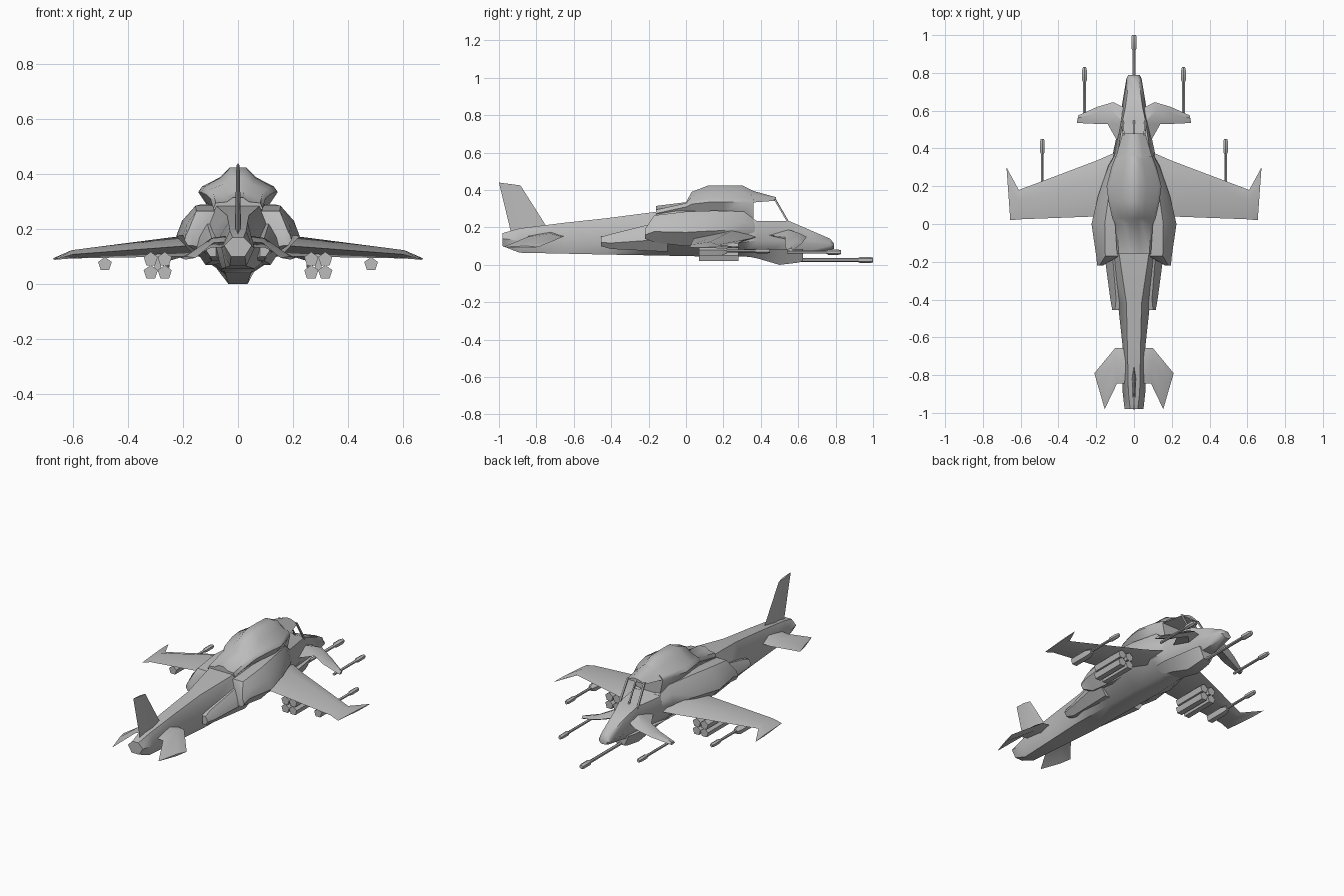
import bpy, bmesh, math
from mathutils import Vector

cube = bpy.data.objects.get("Cube")
if cube:
    bpy.data.objects.remove(cube, do_unlink=True)

grey = bpy.data.materials.new("hull grey")
grey.use_nodes = True
COLOUR = (0.5, 0.5, 0.5, 1)
grey.diffuse_color = COLOUR
grey.node_tree.nodes["Principled BSDF"].inputs["Base Color"].default_value = COLOUR


def loft(name, rings, paired=False, angle=38):
    """Skin a list of closed rings, cap both ends, optionally mirror across x."""
    bm = bmesh.new()
    loops = [[bm.verts.new(point) for point in ring] for ring in rings]
    count = len(loops[0])
    for near, far in zip(loops, loops[1:]):
        for i in range(count):
            j = (i + 1) % count
            bm.faces.new((near[i], near[j], far[j], far[i]))
    bm.faces.new(loops[0])
    bm.faces.new(loops[-1])
    bmesh.ops.recalc_face_normals(bm, faces=bm.faces)
    mesh = bpy.data.meshes.new(name)
    bm.to_mesh(mesh)
    bm.free()
    mesh.materials.append(grey)
    for face in mesh.polygons:
        face.use_smooth = True
    mesh.set_sharp_from_angle(angle=math.radians(angle))
    obj = bpy.data.objects.new(name, mesh)
    bpy.context.collection.objects.link(obj)
    if paired:
        mirror = obj.modifiers.new("mirror", 'MIRROR')
        mirror.use_axis = (True, False, False)
        mirror.use_mirror_merge = False
    return obj


def symmetric(y, half):
    """Closed ring from a right-hand half outline of (x, z) points."""
    other = [(-x, z) for x, z in reversed(half)]
    return [(x, y, z) for x, z in half + other]


def pod_ring(y, inner, outer, low, high):
    """Faceted side-pod outline, bulging outwards at mid height."""
    shoulder = inner + (outer - inner) * 0.6
    waist = low + (high - low) * 0.4
    outline = [(inner, low), (shoulder, low), (outer, waist),
               (outer - (outer - shoulder) * 0.3, (waist + high) / 2),
               (shoulder, high), (inner, high)]
    return [(x, y, z) for x, z in outline]


def blade_ring(lead_x, lead_y, trail_x, trail_y, z, thick):
    """Thin diamond aerofoil between a leading and a trailing point."""
    lead, trail = Vector((lead_x, lead_y, z)), Vector((trail_x, trail_y, z))
    crest = lead.lerp(trail, 0.35)
    lift = Vector((0, 0, thick / 2))
    return [lead, crest + lift, trail, crest - lift]


def turned(name, x, z, stations, sides=6, paired=True):
    """Body of revolution along y from (y, radius) stations."""
    rings = []
    for y, radius in stations:
        turns = [math.tau * (i / sides) + math.pi / 2 for i in range(sides)]
        rings.append([(x + radius * math.cos(t), y, z + radius * math.sin(t)) for t in turns])
    return loft(name, rings, paired)


def strut(name, start, end, size, paired=False):
    """Square bar between two points."""
    rings = []
    for point in (start, end):
        rings.append([Vector(point) + Vector((dx * size, dy * size, 0))
                      for dx, dy in ((-1, -1), (1, -1), (1, 1), (-1, 1))])
    return loft(name, rings, paired)


# Fuselage: y, bottom width, bottom, waist width, waist, top width, top
body = [
    (-.98, .025, .1, .05, .14, .02, .17),
    (-.89, .03, .065, .06, .13, .03, .195),
    (-.65, .045, .06, .06, .14, .035, .225),
    (-.42, .06, .055, .085, .14, .04, .25),
    (-.15, .06, .05, .15, .13, .08, .285),
    (.1, .06, .045, .17, .12, .1, .29),
    (.3, .05, .045, .13, .12, .09, .265),
    (.38, .045, .04, .11, .13, .085, .235),
    (.55, .04, .06, .075, .13, .06, .235),
    (.62, .035, .065, .065, .12, .045, .205),
    (.77, .02, .08, .04, .105, .025, .14),
    (.79, .015, .085, .03, .1, .015, .115),
]
loft("fuselage", [symmetric(y, [(wb, zb), (w, zm), (wt, zt)])
                  for y, wb, zb, w, zm, wt, zt in body], angle=50)

# Chin fairing under the nose
chin = [(.3, .05, .05, .1), (.38, .045, .035, .1), (.5, .035, .0, .08),
        (.6, .03, .012, .065), (.625, .025, .02, .055)]
loft("chin_fairing", [symmetric(y, [(low_w, low), (top_w, .085)])
                      for y, low_w, low, top_w in chin])

# Raised hood: y, half width, low, mid, top
hood = [
    (-.16, .09, .25, .275, .315),
    (.0, .1, .27, .31, .335),
    (.03, .115, .28, .325, .39),
    (.12, .135, .28, .335, .425),
    (.2, .145, .28, .335, .425),
    (.3, .12, .27, .335, .425),
    (.36, .097, .22, .33, .395),
]
loft("canopy_hood", [symmetric(y, [(w * .75, low), (w, mid), (w * .9, mid + .02),
                                   (w * .45, mid + (top - mid) * .6), (w * .2, top)])
                     for y, w, low, mid, top in hood], angle=50)

# Open cockpit: roof slab, sills and windscreen bars
roof = [(.35, .097, .333, .398), (.48, .06, .343, .362)]
loft("cockpit_roof", [symmetric(y, [(w, low), (w * .5, low + (top - low) * .7), (w * .2, top)])
                      for y, w, low, top in roof])
strut("windscreen_centre_bar", (0, .475, .355), (0, .55, .225), .004)
strut("windscreen_side_bar", (.056, .475, .35), (.06, .548, .225), .005, paired=True)

# Engine nacelles and lower exhaust fairings
nacelle = [
    (-.22, .165, .195, .14, .19),
    (-.17, .08, .2, .12, .265),
    (.0, .05, .225, .1, .285),
    (.15, .05, .19, .11, .29),
    (.31, .05, .135, .12, .285),
    (.37, .05, .1, .13, .24),
]
loft("engine_nacelle", [pod_ring(*row) for row in nacelle], paired=True, angle=45)
exhaust = [(-.455, .08, .115, .1, .15), (-.4, .05, .125, .085, .165), (-.1, .05, .165, .07, .24)]
loft("exhaust_fairing", [pod_ring(*row) for row in exhaust], paired=True)

# Main wings with forward-swept tips
wing = [
    (.05, .4, .05, .04, .155, .09),
    (.2, .335, .2, .04, .138, .075),
    (.61, .18, .6, .025, .108, .03),
    (.675, .3, .655, .02, .092, .008),
]
loft("main_wing", [blade_ring(*row) for row in wing], paired=True)

# Drooping foreplanes
foreplane = [
    (.04, .61, .05, .37, .165, .06),
    (.11, .645, .14, .53, .15, .04),
    (.195, .62, .2, .53, .115, .03),
    (.295, .575, .303, .535, .08, .018),
]
loft("foreplane", [blade_ring(*row) for row in foreplane], paired=True)

# Tailplanes
tailplane = [
    (.03, -.655, .03, -.845, .155, .045),
    (.1, -.657, .09, -.845, .15, .035),
    (.21, -.79, .155, -.98, .095, .012),
]
loft("tailplane", [blade_ring(*row) for row in tailplane], paired=True)

# Upright fin: lead y, lead z, trail y, trail z, thickness
fin_rings = []
for lead_y, lead_z, trail_y, trail_z, thick in ((-.73, .18, -.93, .15, .024),
                                                (-.885, .425, -1, .44, .012)):
    lead, trail = Vector((0, lead_y, lead_z)), Vector((0, trail_y, trail_z))
    crest, side = lead.lerp(trail, .4), Vector((thick / 2, 0, 0))
    fin_rings.append([lead, crest + side, trail, crest - side])
loft("tail_fin", fin_rings)


# Guns: slim barrel with a thicker muzzle
def gun(name, x, z, start, tip, scale=1, paired=True):
    thin, wide = .008 * scale, .014 * scale
    turned(name, x, z, [(start, thin), (tip - .08, thin), (tip - .07, wide),
                        (tip - .015, wide), (tip, wide * .7)], paired=paired)


gun("nose_gun", 0, .026, .58, 1, scale=1.2, paired=False)
gun("foreplane_gun", .262, .068, .54, .83)
gun("wing_gun", .485, .075, .15, .45)

# Stores under the wings
turned("wing_gun_pod", .485, .072, [(.07, .026), (.19, .026), (.22, .014)], sides=5)
for column in (.267, .318):
    for row in (.042, .09):
        turned("rocket_tube", column, row, [(.07, .027), (.28, .027)], sides=5)
strut("rocket_pylon", (.292, .17, .05), (.292, .17, .14), .012, paired=True)
